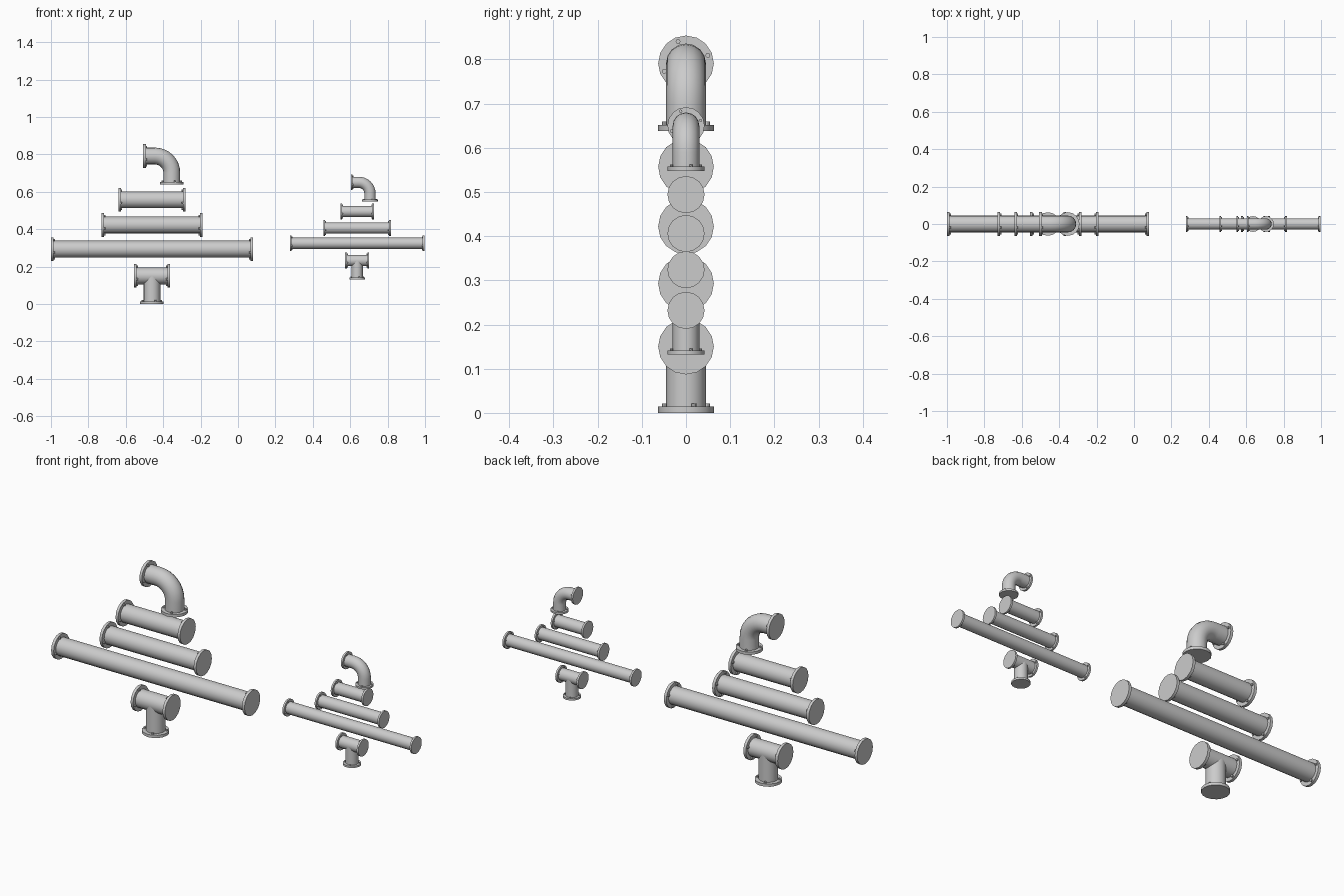
import bpy, bmesh, math
from mathutils import Vector, Matrix

if "Cube" in bpy.data.objects:
    bpy.data.objects.remove(bpy.data.objects["Cube"])

SIDES = 16
PIPE_R, FLANGE_R, FLANGE_T = 0.045, 0.063, 0.014
BOLT_R, BOLT_RING, BOLT_H = 0.0055, 0.0525, 0.007


def cylinder(bm, start, end, radius, sides=SIDES):
    d = Vector(end) - Vector(start)
    rot = d.to_track_quat('Z', 'Y').to_matrix().to_4x4()
    mat = Matrix.Translation((Vector(start) + Vector(end)) / 2) @ rot
    bmesh.ops.create_cone(bm, cap_ends=True, segments=sides, radius1=radius,
                          radius2=radius, depth=d.length, matrix=mat)


def flange(bm, pos, out, s):
    """Disc whose outer face is at pos, with four bolt heads on its back."""
    pos, out = Vector(pos), Vector(out)
    back = pos - out * FLANGE_T * s
    cylinder(bm, back, pos, FLANGE_R * s)
    u = Vector((0, 1, 0))
    v = Vector((-abs(out.z), 0, abs(out.x)))
    for k in range(4):
        a = math.radians(20 + 90 * k)
        p = back + (u * math.cos(a) + v * math.sin(a)) * BOLT_RING * s
        cylinder(bm, p + out * 0.002 * s, p - out * BOLT_H * s, BOLT_R * s, 8)


def finish(bm, name):
    bmesh.ops.recalc_face_normals(bm, faces=bm.faces)
    me = bpy.data.meshes.new(name)
    bm.to_mesh(me)
    bm.free()
    ob = bpy.data.objects.new(name, me)
    bpy.context.collection.objects.link(ob)
    bpy.ops.object.select_all(action='DESELECT')
    ob.select_set(True)
    bpy.context.view_layer.objects.active = ob
    bpy.ops.object.shade_smooth_by_angle(angle=math.radians(35))


def straight(name, x, z, length, s):
    bm = bmesh.new()
    h = length / 2
    cylinder(bm, (x - h + 0.002, 0, z), (x + h - 0.002, 0, z), PIPE_R * s)
    for d in (-1, 1):
        flange(bm, (x + d * h, 0, z), (d, 0, 0), s)
    finish(bm, name)


def tee(name, x, z, s):
    bm = bmesh.new()
    h, drop = 0.096 * s, 0.15 * s
    cylinder(bm, (x - h + 0.002, 0, z), (x + h - 0.002, 0, z), PIPE_R * s)
    cylinder(bm, (x, 0, z), (x, 0, z - drop + 0.002), PIPE_R * s)
    for d in (-1, 1):
        flange(bm, (x + d * h, 0, z), (d, 0, 0), s)
    flange(bm, (x, 0, z - drop), (0, 0, -1), s)
    finish(bm, name)


def elbow(name, x, z, s):
    """Open end at (x, z) facing -x, turning down to face -z."""
    bm = bmesh.new()
    leg, bend, steps = 0.153 * s, 0.09 * s, 8
    cx, cz = x + leg - bend, z - bend
    # centre line: x, z and angle of the section plane
    path = [(x + 0.002, z, math.pi / 2)]
    for i in range(steps + 1):
        a = math.pi / 2 * (1 - i / steps)
        path.append((cx + bend * math.cos(a), cz + bend * math.sin(a), a))
    path.append((x + leg, z - leg + 0.002, 0))
    rings = []
    for px, pz, a in path:
        ring = []
        for k in range(SIDES):
            t = 2 * math.pi * k / SIDES
            r = PIPE_R * s * math.cos(t)
            ring.append(bm.verts.new((px + r * math.cos(a), PIPE_R * s * math.sin(t),
                                      pz + r * math.sin(a))))
        rings.append(ring)
    for a, b in zip(rings, rings[1:]):
        for k in range(SIDES):
            n = (k + 1) % SIDES
            bm.faces.new((a[k], a[n], b[n], b[k]))
    bm.faces.new(rings[0])
    bm.faces.new(rings[-1])
    flange(bm, (x, 0, z), (-1, 0, 0), s)
    flange(bm, (x + leg, 0, z - leg), (0, 0, -1), s)
    finish(bm, name)


# wide set and narrow set: scale, centre x, tee z, straights (z, length), elbow (x, z)
sets = {
    "wide": (1, -0.46, 0.15, [(0.293, 1.08), (0.422, 0.54), (0.557, 0.36)], (-0.507, 0.791)),
    "narrow": (2 / 3, 0.637, 0.232, [(0.324, 0.72), (0.406, 0.36), (0.494, 0.18)], (0.604, 0.65)),
}
for label, (s, cx, tz, straights, (ex, ez)) in sets.items():
    tee(label + "_tee", cx, tz, s)
    for size, (z, length) in zip(("long", "medium", "short"), straights):
        straight(f"{label}_{size}_pipe", cx, z, length, s)
    elbow(label + "_elbow", ex, ez, s)
